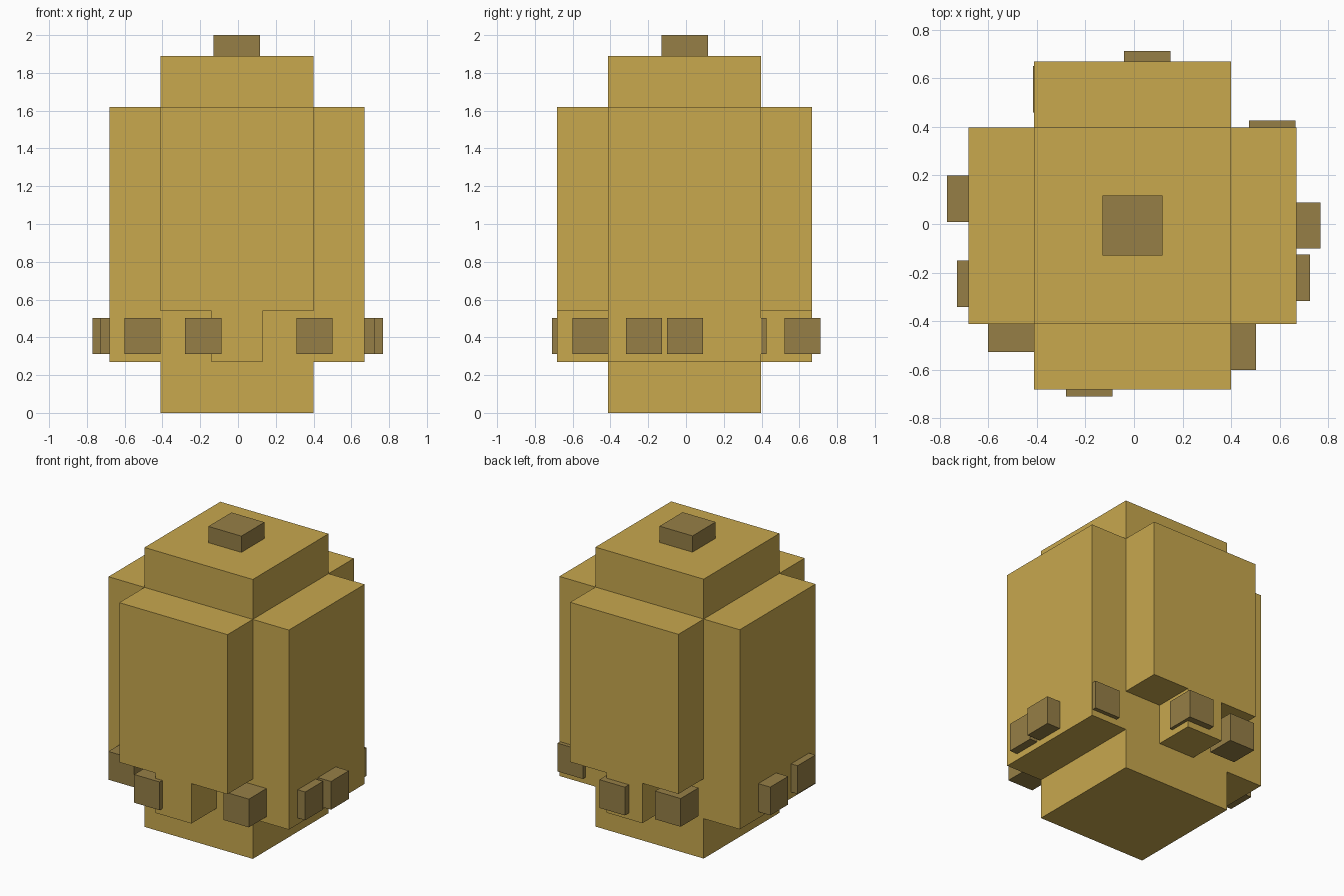
import bpy, bmesh
from mathutils import Matrix, Vector

if "Cube" in bpy.data.objects:
    bpy.data.objects.remove(bpy.data.objects["Cube"])

U = 0.135                          # block unit shared by all large parts
CENTRE = Vector((-0.006, -0.007, 0))


def material(name, rgb):
    m = bpy.data.materials.new(name)
    m.diffuse_color = (*rgb, 1)
    m.use_nodes = True
    m.node_tree.nodes["Principled BSDF"].inputs["Base Color"].default_value = m.diffuse_color
    return m


GOLD = material("golden tan", (0.578, 0.392, 0.076))
BROWN = material("dull brown", (0.305, 0.212, 0.061))


def add_object(name, bm, mat):
    bmesh.ops.recalc_face_normals(bm, faces=bm.faces)
    mesh = bpy.data.meshes.new(name)
    bm.to_mesh(mesh)
    bm.free()
    mesh.materials.append(mat)
    obj = bpy.data.objects.new(name, mesh)
    bpy.context.collection.objects.link(obj)
    return obj


def box(name, centre, size, mat):
    bm = bmesh.new()
    bmesh.ops.create_cube(bm, size=1, matrix=Matrix.Translation(centre) @ Matrix.Diagonal((*size, 1)))
    return add_object(name, bm, mat)


# Central column
box("core", CENTRE + Vector((0, 0, 7 * U)), (6 * U, 6 * U, 14 * U), GOLD)

# Left and right slabs
for side, s in (("left", -1), ("right", 1)):
    box(side + "_slab", CENTRE + Vector((s * 4 * U, 0, 7 * U)), (2 * U, 6 * U, 10 * U), GOLD)

# Front and back slabs, shorter with a tab hanging from the middle
PROFILE = [(-3, 12), (-3, 4), (-1, 4), (-1, 2), (1, 2), (1, 4), (3, 4), (3, 12)]
for side, s in (("front", -1), ("back", 1)):
    bm = bmesh.new()
    face = bm.faces.new([bm.verts.new(CENTRE + Vector((x * U, s * 3 * U, z * U))) for x, z in PROFILE])
    ext = bmesh.ops.extrude_face_region(bm, geom=[face], use_keep_orig=True)
    moved = [g for g in ext["geom"] if isinstance(g, bmesh.types.BMVert)]
    bmesh.ops.translate(bm, verts=moved, vec=(0, s * 2 * U, 0))
    add_object(side + "_slab", bm, GOLD)

# Top knob
box("top_knob", (-0.007, -0.007, 1.945), (0.247, 0.247, 0.11), BROWN)

# Ring of small cubes around the lower body
CUBES = [(0.055, 0.616), (0.569, 0.330), (0.672, -0.006), (0.630, -0.222), (0.406, -0.505),
         (-0.184, -0.615), (-0.505, -0.432), (-0.634, -0.246), (-0.675, 0.104), (-0.320, 0.555)]
for i, (x, y) in enumerate(CUBES):
    box(f"small_cube_{i + 1}", (x, y, 0.408), (0.191, 0.191, 0.191), BROWN)
